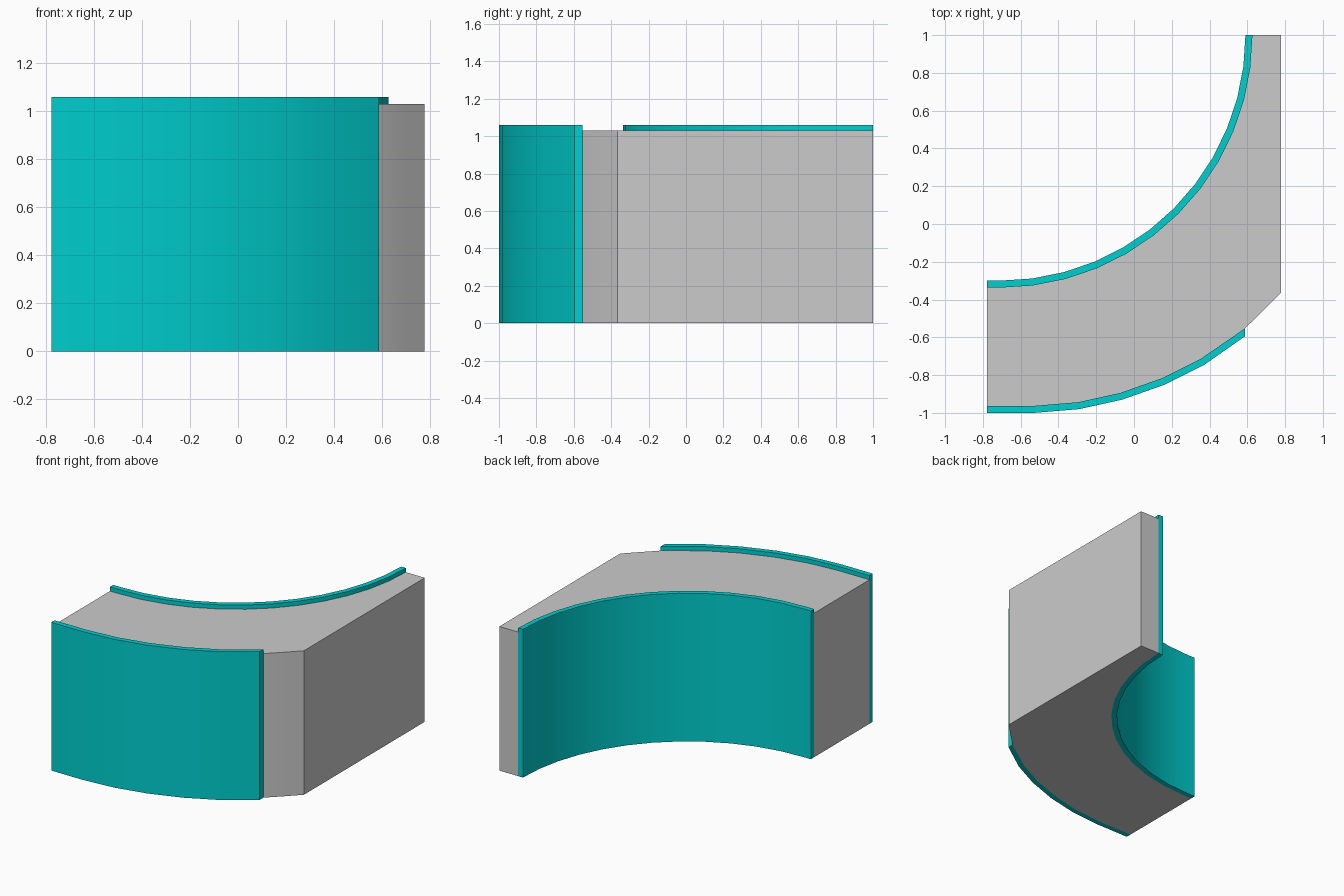
import bpy, bmesh
from math import sin, cos, radians

if "Cube" in bpy.data.objects:
    bpy.data.objects.remove(bpy.data.objects["Cube"])

LEFT, RIGHT, BACK = -0.777, 0.777, 1.0
BODY_H, RAIL_H, T = 1.03, 1.06, 0.037


def prism(name, outline, height, material=None):
    """Extrude a closed plan outline straight up from the floor."""
    bm = bmesh.new()
    face = bm.faces.new([bm.verts.new((x, y, 0)) for x, y in outline])
    top = bmesh.ops.extrude_face_region(bm, geom=[face])["geom"]
    bmesh.ops.translate(bm, vec=(0, 0, height),
                        verts=[v for v in top if isinstance(v, bmesh.types.BMVert)])
    bmesh.ops.recalc_face_normals(bm, faces=bm.faces)
    mesh = bpy.data.meshes.new(name)
    bm.to_mesh(mesh)
    bm.free()
    obj = bpy.data.objects.new(name, mesh)
    bpy.context.collection.objects.link(obj)
    if material:
        mesh.materials.append(material)
    bpy.ops.object.select_all(action='DESELECT')
    obj.select_set(True)
    bpy.context.view_layer.objects.active = obj
    bpy.ops.object.shade_smooth_by_angle(angle=radians(12))
    return obj


def inner_arc(r, steps=12):
    """Quarter turn from the left end round to the back end."""
    pts = [(LEFT, BACK - r)]
    for i in range(steps + 1):
        a = radians(90 * i / steps)
        pts.append((-0.71 + r * sin(a), BACK - r * cos(a)))
    return pts


teal = bpy.data.materials.new("teal")
teal.diffuse_color = (0.0, 0.62, 0.62, 1)
teal.use_nodes = True
teal.node_tree.nodes["Principled BSDF"].inputs["Base Color"].default_value = teal.diffuse_color

# Plan lines of the inside and outside bends
inside_near = inner_arc(1.30)
inside_far = inner_arc(1.30 + T)
outside = [(LEFT, -1.0), (-0.53, -1.0), (-0.29, -0.98), (-0.063, -0.93),
           (0.164, -0.85), (0.37, -0.747), (0.587, -0.595)]
outside_near = []
for i, (x, y) in enumerate(outside[:-1]):
    a = radians(7.5 * max(0, i - 1))
    outside_near.append((x - T * sin(a), y + T * cos(a)))
outside_near.append((0.587, -0.553))

# Solid body between the two walls, cut flat on the right
prism("curved_body",
      outside_near + [(0.688, -0.455), (RIGHT, -0.365), (RIGHT, BACK)] + inside_far[::-1],
      BODY_H)

# Thin walls standing slightly above the body
prism("inner_wall", inside_far + inside_near[::-1], RAIL_H, teal)
prism("outer_wall", outside + outside_near[::-1], RAIL_H, teal)
